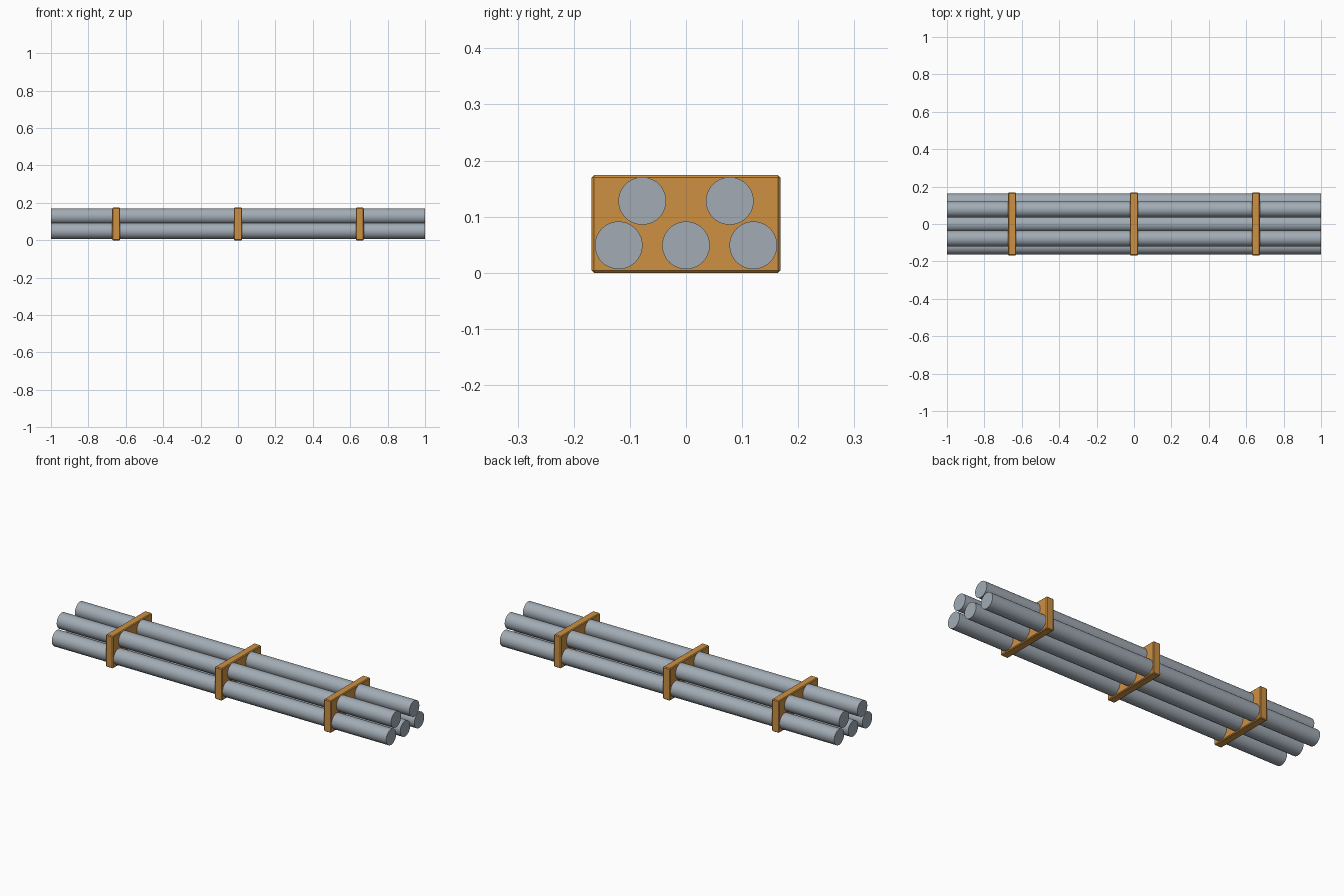
import bpy
import math

if "Cube" in bpy.data.objects:
    bpy.data.objects.remove(bpy.data.objects["Cube"], do_unlink=True)


def make_material(name, rgb, roughness):
    mat = bpy.data.materials.new(name)
    mat.use_nodes = True
    mat.diffuse_color = (*rgb, 1)
    shader = mat.node_tree.nodes["Principled BSDF"]
    shader.inputs["Base Color"].default_value = (*rgb, 1)
    shader.inputs["Roughness"].default_value = roughness
    return mat


steel = make_material("steel_grey", (0.36, 0.41, 0.46), 0.5)
wood = make_material("orange_wood", (0.61, 0.28, 0.055), 0.7)

BAR_RADIUS = 0.0425
LOWER_Z, UPPER_Z = 0.049, 0.128
BRACE_SIZE = (0.043, 0.336, 0.174)


def add_bar(name, y, z):
    bpy.ops.mesh.primitive_cylinder_add(vertices=40, radius=BAR_RADIUS, depth=2,
                                        location=(0, y, z),
                                        rotation=(0, math.pi / 2, 0))
    bar = bpy.context.object
    bar.name = name
    bar.data.materials.append(steel)
    bpy.ops.object.shade_smooth_by_angle(angle=math.radians(30))


def add_brace(name, x):
    bpy.ops.mesh.primitive_cube_add(size=1, location=(x, 0, BRACE_SIZE[2] / 2))
    brace = bpy.context.object
    brace.name = name
    brace.scale = BRACE_SIZE
    bpy.ops.object.transform_apply(location=False, rotation=False, scale=True)
    brace.data.materials.append(wood)
    bevel = brace.modifiers.new("edge_bevel", 'BEVEL')
    bevel.width = 0.004
    bevel.segments = 1


# Round bars: three below, two resting in the gaps above
for label, y in (("front", -0.12), ("middle", 0), ("back", 0.12)):
    add_bar("lower_bar_" + label, y, LOWER_Z)
for label, y in (("front", -0.078), ("back", 0.078)):
    add_bar("upper_bar_" + label, y, UPPER_Z)

# Block braces holding the bundle together
for label, x in (("right", -0.652), ("centre", 0), ("left", 0.652)):
    add_brace("brace_" + label, x)
